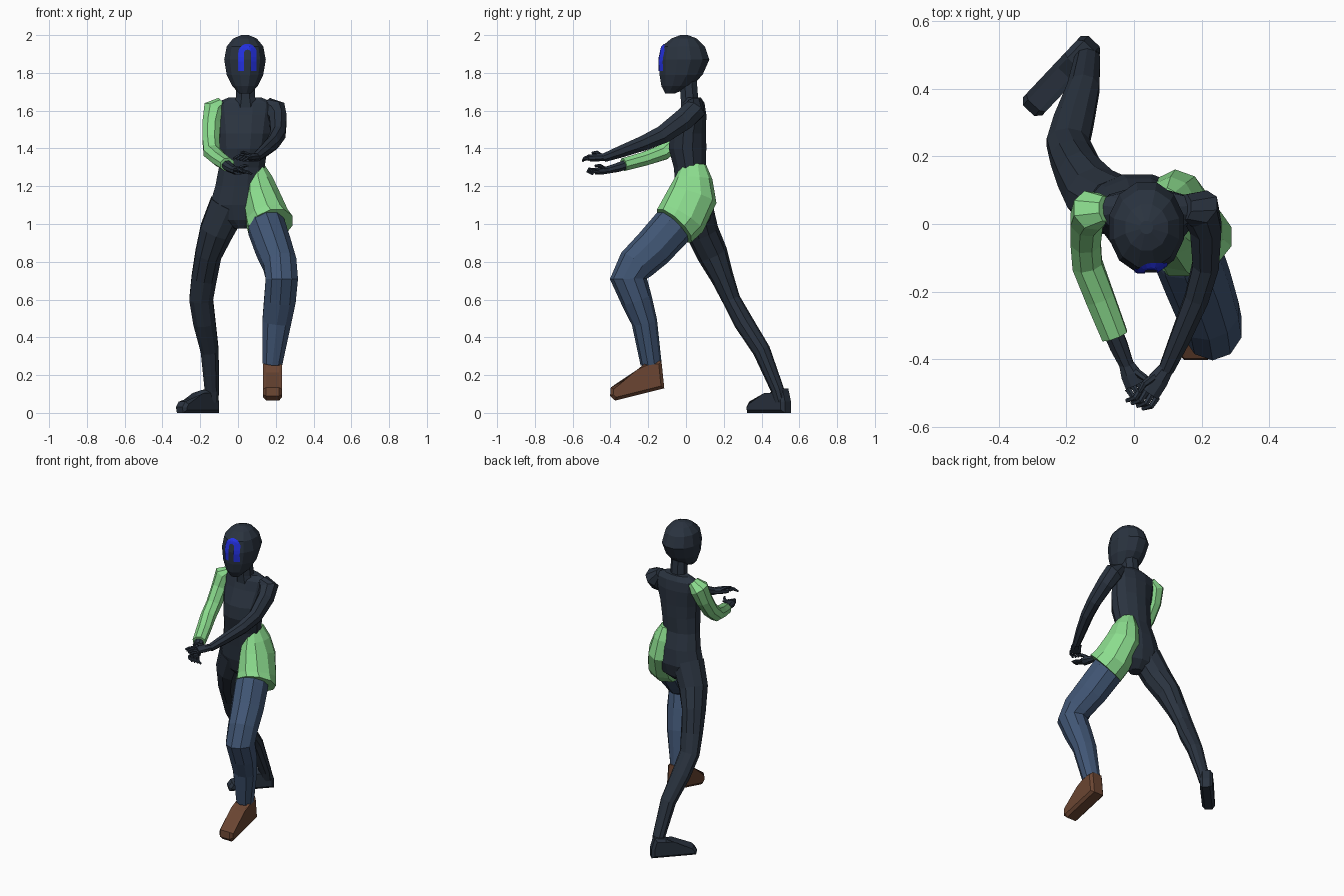
import bpy, bmesh, math
from mathutils import Vector
from mathutils.bvhtree import BVHTree


def material(name, rgb):
    m = bpy.data.materials.new(name)
    m.diffuse_color = (*rgb, 1)
    return m


DARK = material("dark slate", (0.023, 0.033, 0.050))
GREEN = material("light green", (0.26, 0.72, 0.27))
DENIM = material("denim blue", (0.052, 0.092, 0.175))
BROWN = material("brown leather", (0.145, 0.060, 0.032))
BLUE = material("bright blue", (0.017, 0.03, 0.75))


def finish(name, bm, mat):
    bmesh.ops.recalc_face_normals(bm, faces=bm.faces)
    me = bpy.data.meshes.new(name)
    bm.to_mesh(me)
    bm.free()
    me.materials.append(mat)
    ob = bpy.data.objects.new(name, me)
    bpy.context.collection.objects.link(ob)
    return ob


def tube(name, rings, mat, n=8, level=False):
    """Loft of ellipses (x, y, z, half width, half depth); level keeps them horizontal."""
    bm = bmesh.new()
    pts = [Vector(r[:3]) for r in rings]
    loops = []
    for i, r in enumerate(rings):
        u, v = Vector((1, 0, 0)), Vector((0, 1, 0))
        if not level:
            t = (pts[min(i + 1, len(pts) - 1)] - pts[max(i - 1, 0)]).normalized()
            u = (u - t * u.dot(t)).normalized()
            v = t.cross(u)
        loops.append([bm.verts.new(pts[i] + u * r[3] * math.cos(a) + v * r[4] * math.sin(a))
                      for a in (2 * math.pi * (k + 0.5) / n for k in range(n))])
    for p, q in zip(loops, loops[1:]):
        for k in range(n):
            bm.faces.new((p[k], p[(k + 1) % n], q[(k + 1) % n], q[k]))
    bm.faces.new(loops[0])
    bm.faces.new(loops[-1])
    return finish(name, bm, mat)


def foot(name, profile, heel, toe, width, mat):
    """Side profile (distance from heel, height) given a width and bevelled."""
    bm = bmesh.new()
    h = Vector((*heel, 0))
    d = (Vector((*toe, 0)) - h).normalized()
    side = Vector((-d.y, d.x, 0))
    rows = [[bm.verts.new(h + d * s + Vector((0, 0, z)) + side * w) for s, z in profile]
            for w in (-width / 2, width / 2)]
    n = len(profile)
    for k in range(n):
        bm.faces.new((rows[0][k], rows[0][(k + 1) % n], rows[1][(k + 1) % n], rows[1][k]))
    caps = [bm.faces.new(r) for r in rows]
    rim = list({e for f in caps for e in f.edges})
    bmesh.ops.bevel(bm, geom=rim, offset=0.016, segments=1, affect='EDGES')
    return finish(name, bm, mat)


# Head, neck and torso
head = tube("head", [
    (.037, -.085, 1.69, .03, .025), (.037, -.05, 1.73, .07, .083),
    (.037, -.026, 1.79, .10, .118), (.037, -.01, 1.87, .114, .138),
    (.037, -.014, 1.94, .10, .118), (.037, -.01, 1.982, .065, .07),
    (.037, -.01, 2.0, .02, .02)], DARK, 12, True)
tube("neck", [(.04, .03, 1.61, .075, .06), (.04, .018, 1.67, .055, .05),
              (.04, .01, 1.77, .052, .05)], DARK, 8, True)
tube("torso", [
    (.037, .04, 1.67, .09, .04), (.037, .04, 1.64, .16, .06),
    (.036, .035, 1.58, .152, .075), (.034, .012, 1.48, .138, .098),
    (.03, .008, 1.40, .13, .103), (.02, .02, 1.30, .125, .088),
    (.015, .04, 1.20, .14, .098), (.01, .05, 1.10, .165, .10),
    (.01, .05, 1.02, .12, .08), (.02, .04, .975, .04, .04)], DARK, 12, True)

# Painted arch on the face, laid on the head surface
tree = BVHTree.FromPolygons([v.co for v in head.data.vertices],
                            [list(p.vertices) for p in head.data.polygons])
line = [(-1, 0, z) for z in (1.81, 1.835, 1.86, 1.885)]
line += [(-math.cos(a), math.sin(a), 1.905) for a in (math.pi * k / 10 for k in range(11))]
line += [(1, 0, z) for z in (1.885, 1.86, 1.835, 1.81)]
bm = bmesh.new()
rows = []
for cx, cz, z0 in line:
    row = []
    for r in (.018, .028, .038, .049):
        x, z = .05 + cx * r, z0 + cz * r
        hit = tree.ray_cast(Vector((x, -1, z)), Vector((0, 1, 0)))[0]
        row.append(bm.verts.new((x, hit.y - .004, z)))
    rows.append(row)
for p, q in zip(rows, rows[1:]):
    for k in range(3):
        bm.faces.new((p[k], p[k + 1], q[k + 1], q[k]))
bmesh.ops.solidify(bm, geom=bm.faces[:], thickness=.003)
finish("face_arch", bm, BLUE)

# Right arm in a green sleeve, left arm bare
tube("right_sleeve", [
    (-.085, .045, 1.645, .03, .04), (-.125, .04, 1.61, .062, .062),
    (-.14, .01, 1.53, .052, .055), (-.143, -.05, 1.44, .048, .05),
    (-.138, -.12, 1.38, .048, .045), (-.10, -.22, 1.345, .046, .04),
    (-.057, -.33, 1.315, .042, .037)], GREEN)
tube("right_forearm", [(-.07, -.30, 1.32, .03, .028), (-.045, -.36, 1.30, .029, .026),
                       (-.02, -.42, 1.285, .022, .02)], DARK)
tube("left_arm", [
    (.15, .05, 1.645, .03, .04), (.195, .045, 1.605, .062, .062),
    (.212, -.01, 1.555, .05, .062), (.212, -.12, 1.475, .042, .052),
    (.185, -.22, 1.43, .038, .043), (.135, -.34, 1.385, .032, .034),
    (.095, -.43, 1.352, .024, .025)], DARK)

# Hands: a palm, four curled fingers and a thumb each
for side, wrist, knuckle, reach in (
        ("right", Vector((-.025, -.41, 1.286)), Vector((.005, -.475, 1.28)), 1),
        ("left", Vector((.10, -.42, 1.355)), Vector((.045, -.50, 1.35)), -1)):
    tube(side + "_palm", [(*wrist, .022, .02), (*wrist.lerp(knuckle, .5), .032, .022),
                          (*knuckle, .034, .02)], DARK)
    for k in range(4):
        off = (k - 1.5) * .016
        base = knuckle + Vector((off, reach * off * .5, .006 - .004 * k))
        mid = base + Vector((reach * .018, -.026, .004))
        tip = mid + Vector((reach * .026, -.008, -.014))
        tube(f"{side}_finger_{k + 1}", [(*base, .010, .010), (*mid, .009, .009),
                                        (*tip, .006, .006)], DARK, 6)
    base = wrist.lerp(knuckle, .4) + Vector((reach * .018, 0, .01))
    tube(side + "_thumb", [(*base, .012, .012),
                           (*(base + Vector((reach * .03, -.02, .016))), .010, .010),
                           (*(base + Vector((reach * .045, -.045, .014))), .006, .006)], DARK, 6)

# Left leg: flared shorts, trouser leg and shoe
tube("shorts_leg", [
    (.098, .042, 1.315, .04, .065), (.108, .04, 1.24, .078, .10),
    (.122, .035, 1.15, .10, .132), (.155, -.025, 1.03, .118, .135),
    (.173, -.063, .99, .127, .126)], GREEN, 10)
tube("trouser_leg", [
    (.13, -.01, 1.07, .09, .09), (.152, -.075, .98, .103, .112),
    (.19, -.175, .87, .10, .108), (.222, -.265, .785, .093, .10),
    (.232, -.305, .71, .090, .098), (.222, -.262, .60, .088, .083),
    (.205, -.22, .48, .08, .068), (.182, -.185, .26, .055, .056)], DENIM, 10)
foot("shoe", [(.08, .275), (.01, .275), (-.005, .13), (.255, .065), (.282, .09),
              (.278, .135), (.13, .215)], (.183, -.12), (.183, -.40), .10, BROWN)

# Right leg and foot
tube("right_leg", [
    (-.05, .05, 1.10, .105, .09), (-.115, .085, .96, .092, .088),
    (-.157, .14, .84, .073, .082), (-.18, .195, .71, .07, .06),
    (-.195, .24, .60, .066, .048), (-.178, .305, .48, .062, .052),
    (-.15, .40, .33, .05, .047), (-.138, .485, .12, .04, .035),
    (-.138, .50, .06, .035, .03)], DARK, 10)
foot("right_foot", [(0, 0), (0, .06), (.02, .13), (.09, .12), (.13, .09), (.26, .06),
                    (.282, .03), (.275, 0)], (-.118, .54), (-.302, .345), .078, DARK)
